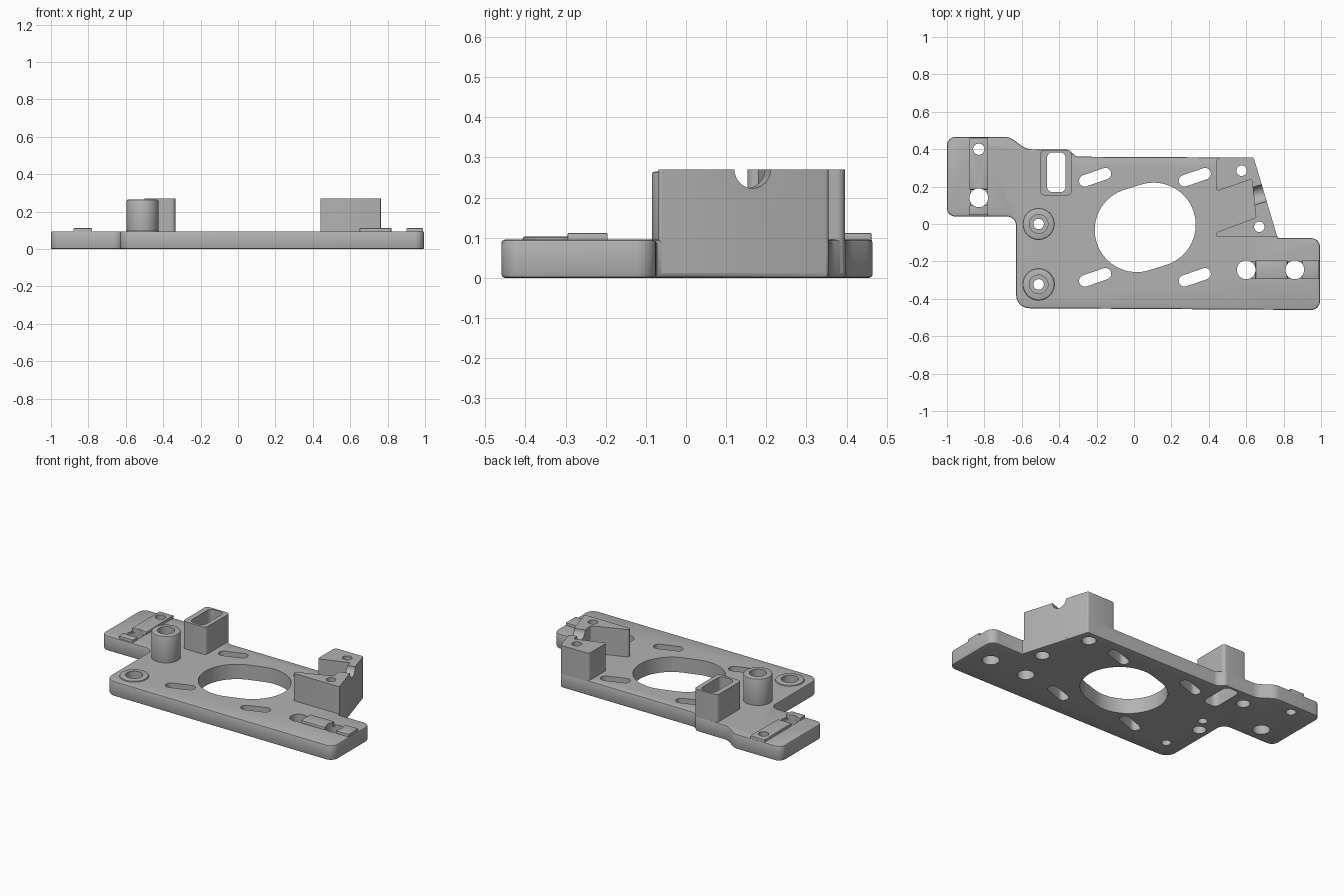
import bpy, bmesh, math
from mathutils import Vector, Matrix

if "Cube" in bpy.data.objects:
    bpy.data.objects.remove(bpy.data.objects["Cube"])

TOP = 0.095   # plate thickness
TALL = 0.27   # height of the tall features

grey = bpy.data.materials.new("grey_plastic")
grey.diffuse_color = (0.45, 0.45, 0.45, 1)
grey.use_nodes = True
grey.node_tree.nodes["Principled BSDF"].inputs["Base Color"].default_value = grey.diffuse_color


def rounded(corners, steps=7):
    """Closed outline from (x, y, radius) corners, each replaced by an arc."""
    out = []
    n = len(corners)
    for i, (x, y, r) in enumerate(corners):
        p = Vector((x, y))
        a = (Vector(corners[i - 1][:2]) - p).normalized()
        b = (Vector(corners[(i + 1) % n][:2]) - p).normalized()
        if r == 0:
            out.append(p)
            continue
        half = a.angle(b) / 2
        centre = p + (a + b).normalized() * (r / math.sin(half))
        start = p + a * (r / math.tan(half)) - centre
        end = p + b * (r / math.tan(half)) - centre
        sweep = start.angle_signed(end)
        for k in range(steps + 1):
            out.append(centre + Matrix.Rotation(-sweep * k / steps, 2) @ start)
    return out


def slot_outline(x, y, r, dx=0, dy=0, n=40):
    """Circle, or a stadium when (dx, dy) gives the half travel."""
    d = Vector((dx, dy))
    a0 = math.atan2(dy, dx) - math.pi / 2
    pts = []
    for side in (1, -1):
        for k in range(n // 2 + (1 if d.length else 0)):
            a = a0 + math.pi * k / (n // 2) + (0 if side == 1 else math.pi)
            pts.append(Vector((x, y)) + d * side + Vector((math.cos(a), math.sin(a))) * r)
    return pts


def rect(x0, x1, y0, y1, r=0):
    return rounded([(x0, y0, r), (x1, y0, r), (x1, y1, r), (x0, y1, r)])


def prism(name, outline, z0, z1, bevel=0):
    bm = bmesh.new()
    base = bm.faces.new([bm.verts.new((p[0], p[1], z0)) for p in outline])
    ext = bmesh.ops.extrude_face_region(bm, geom=[base])
    for v in ext["geom"]:
        if isinstance(v, bmesh.types.BMVert):
            v.co.z = z1
    bmesh.ops.recalc_face_normals(bm, faces=bm.faces)
    me = bpy.data.meshes.new(name)
    bm.to_mesh(me)
    bm.free()
    me.materials.append(grey)
    ob = bpy.data.objects.new(name, me)
    bpy.context.collection.objects.link(ob)
    if bevel:
        m = ob.modifiers.new("edge", "BEVEL")
        m.width, m.segments = bevel, 2
        m.limit_method, m.angle_limit = "ANGLE", math.radians(60)
    return ob


def finish(ob, cutters):
    """Apply the modifiers and cuts, then smooth by angle."""
    for c in cutters:
        m = ob.modifiers.new("cut", "BOOLEAN")
        m.operation, m.solver, m.object = "DIFFERENCE", "EXACT", c
    bpy.ops.object.select_all(action="DESELECT")
    ob.select_set(True)
    bpy.context.view_layer.objects.active = ob
    for m in list(ob.modifiers):
        bpy.ops.object.modifier_apply(modifier=m.name)
    bpy.ops.object.shade_smooth_by_angle(angle=math.radians(30))


cutters = []


def cut(outline, z0=-0.1, z1=0.5):
    c = prism("cutter", outline, z0, z1)
    c.hide_render = True
    cutters.append(c)
    return c


# Base plate with stepped, rounded outline
plate = prism("base_plate", rounded([
    (-0.63, -0.45, 0.07), (0.995, -0.46, 0.05), (0.995, -0.075, 0.05),
    (0.768, -0.075, 0), (0.64, 0.355, 0.01), (-0.31, 0.36, 0.04),
    (-0.35, 0.397, 0.02), (-0.575, 0.40, 0.09), (-0.665, 0.465, 0.08),
    (-1, 0.465, 0.045), (-1, 0.04, 0.045), (-0.63, 0.04, 0.05)]), 0, TOP, 0.008)

# Central opening and four slanted adjustment slots
cut(slot_outline(0.06, -0.018, 0.225, 0.045, 0.014, 72))
for x in (-0.208, 0.325):
    for y in (0.25, -0.285):
        cut(slot_outline(x, y, 0.031, 0.055, 0.019, 24))

# Blind pockets underneath
for y in (-0.09, 0.30):
    cut(slot_outline(-0.56, y, 0.04), -0.1, 0.07)

# Rail holes and shallow recesses beside the rails
rail_holes = [cut(slot_outline(x, y, r)) for x, y, r in
              [(-0.83, 0.14, 0.05), (-0.83, 0.40, 0.03),
               (0.60, -0.245, 0.05), (0.86, -0.245, 0.05)]]
cut(rect(-0.875, -0.785, 0.10, 0.185), 0.085, 0.2)
cut(rect(0.60, 0.65, -0.29, -0.2), 0.085, 0.2)
cut(rect(0.82, 0.90, -0.29, -0.2), 0.085, 0.2)

# Screw bosses, one tall and one low
bosses = []
for name, y, h, seat in (("tall_boss", 0.0, 0.265, 0.19), ("low_boss", -0.323, 0.103, 0.055)):
    ob = prism(name, slot_outline(-0.51, y, 0.085, n=48), 0.05, h, 0.008)
    bosses.append((ob, [cut(slot_outline(-0.51, y, 0.028)),
                        cut(slot_outline(-0.51, y, 0.05), seat, 0.5)]))

# Hollow rectangular post
post = prism("hollow_post", rect(-0.5, -0.335, 0.153, 0.396, 0.02), 0.012, TALL)
post_cut = [cut(rect(-0.465, -0.365, 0.17, 0.383, 0.03))]

# Side bracket with two arms
bracket = prism("side_bracket", rounded([
    (0.44, -0.068, 0.006), (0.766, -0.068, 0.006), (0.64, 0.355, 0.01),
    (0.44, 0.355, 0.02), (0.44, 0.175, 0.01), (0.63, 0.24, 0.01),
    (0.652, 0.035, 0.01), (0.44, -0.045, 0.006)], 4), 0.012, TALL)
bracket_cut = []
for x, y in ((0.575, 0.285), (0.67, -0.015)):
    bracket_cut.append(cut(slot_outline(x, y, 0.028)))
    bracket_cut.append(cut(slot_outline(x, y, 0.042), -0.1, 0.05))

# Round notch across the bracket wall
notch = cut(slot_outline(0, 0, 0.047), -0.15, 0.15)
notch.matrix_world = (Matrix.Translation((0.66, 0.155, TALL))
                      @ Matrix.Rotation(math.radians(16.6), 4, "Z")
                      @ Matrix.Rotation(math.pi / 2, 4, "Y"))
bracket_cut.append(notch)

# Raised locating rails
rails = [prism("rail", rect(*r), 0.08, 0.112, 0.004) for r in (
    (-0.88, -0.78, 0.185, 0.462), (-0.88, -0.78, 0.048, 0.10),
    (0.65, 0.82, -0.295, -0.195), (0.90, 0.99, -0.295, -0.195))]
for ob, name in zip(rails, ("left_rail_long", "left_rail_short",
                            "right_rail_long", "right_rail_short")):
    ob.name = name

bpy.context.view_layer.update()
finish(plate, [c for c in cutters if c is not notch])
for ob, cs in bosses:
    finish(ob, cs)
finish(post, post_cut)
finish(bracket, bracket_cut)
for ob in rails:
    finish(ob, rail_holes)
for c in cutters:
    bpy.data.objects.remove(c)
